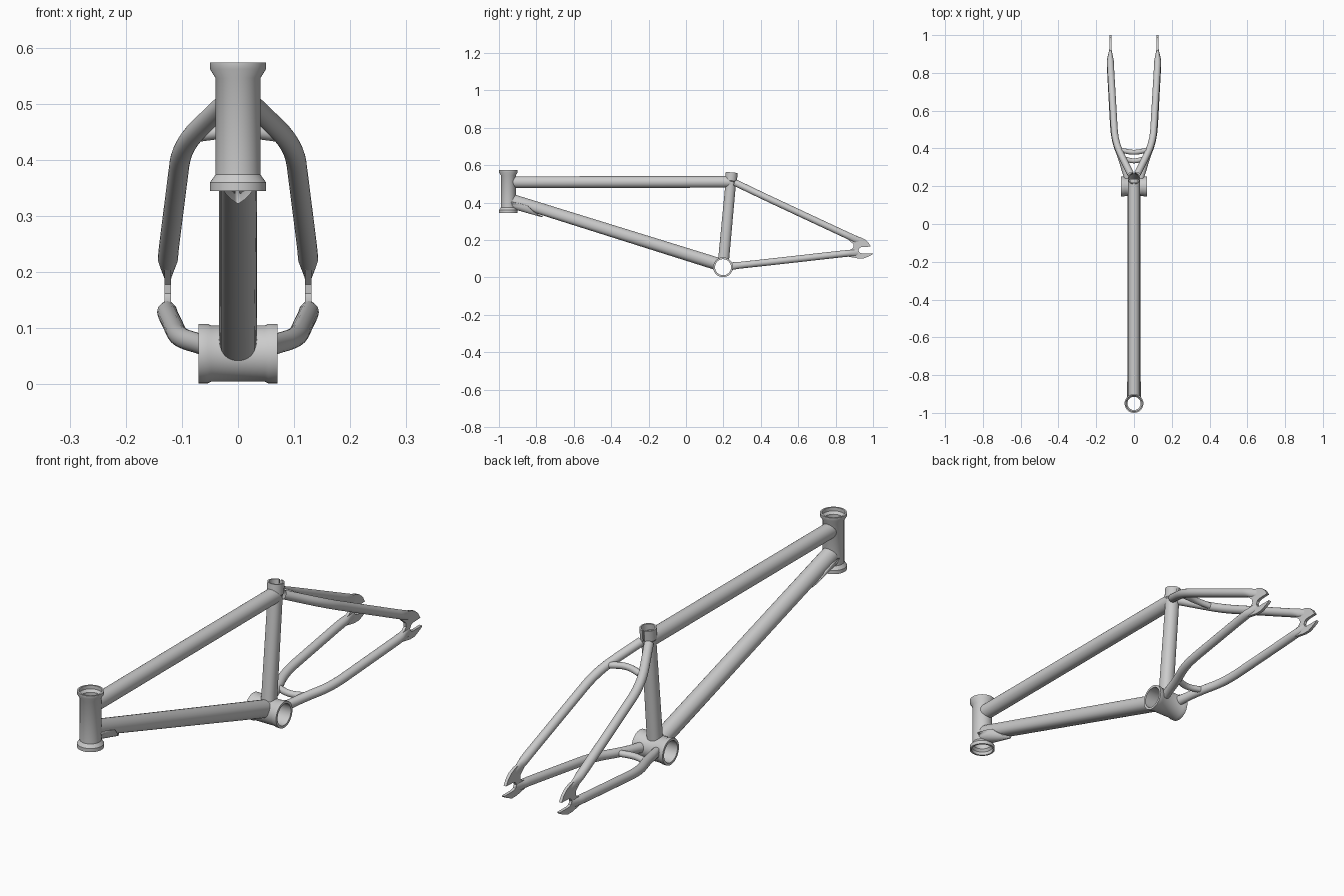
import bpy, bmesh, math
from mathutils import Vector, Matrix

if "Cube" in bpy.data.objects:
    bpy.data.objects.remove(bpy.data.objects["Cube"])

HEAD_Y = -0.95
BB = (0.198, 0.055)          # bottom bracket centre (y, z)


def finish(name, bm, angle=35):
    bmesh.ops.recalc_face_normals(bm, faces=bm.faces)
    me = bpy.data.meshes.new(name)
    bm.to_mesh(me)
    bm.free()
    ob = bpy.data.objects.new(name, me)
    bpy.context.collection.objects.link(ob)
    bpy.ops.object.select_all(action='DESELECT')
    ob.select_set(True)
    bpy.context.view_layer.objects.active = ob
    bpy.ops.object.shade_smooth_by_angle(angle=math.radians(angle))
    return ob


def fillet(points, bend):
    """Round the inner corners of a path."""
    pts = [Vector(p) for p in points]
    out = [pts[0]]
    for a, b, c in zip(pts, pts[1:], pts[2:]):
        p = b + (a - b).normalized() * min(bend, (a - b).length * 0.48)
        q = b + (c - b).normalized() * min(bend, (c - b).length * 0.48)
        for i in range(7):
            t = i / 6
            out.append(p * (1 - t) ** 2 + b * 2 * t * (1 - t) + q * t * t)
    return out + [pts[-1]]


def tube(name, points, r, bend=0.08, ref=(0, 0, 1), n=24, shape=None, mirror=False):
    path = fillet(points, bend)
    bm = bmesh.new()
    rings = []
    for i, p in enumerate(path):
        t = (path[min(i + 1, len(path) - 1)] - path[max(i - 1, 0)]).normalized()
        u = t.cross(Vector(ref)).normalized()
        v = t.cross(u)
        ring = []
        for k in range(n):
            a = 2 * math.pi * k / n
            co = p + (u * math.cos(a) + v * math.sin(a)) * r
            ring.append(bm.verts.new(shape(co) if shape else co))
        rings.append(ring)
    for s, e in zip(rings, rings[1:]):
        for k in range(n):
            bm.faces.new((s[k], s[(k + 1) % n], e[(k + 1) % n], e[k]))
    if mirror:
        mirror_x(bm)
    return finish(name, bm)


def mirror_x(bm):
    geom = bmesh.ops.duplicate(bm, geom=bm.verts[:] + bm.edges[:] + bm.faces[:])["geom"]
    for v in geom:
        if isinstance(v, bmesh.types.BMVert):
            v.co.x = -v.co.x


def revolve(name, profile, matrix, n=40, gap=0.0):
    """Spin a closed (radius, height) profile; gap leaves a slit facing +y."""
    bm = bmesh.new()
    count = n + 1 if gap else n
    rings = []
    for k in range(count):
        a = math.pi / 2 + gap / 2 + (2 * math.pi - gap) * k / n
        rings.append([bm.verts.new(matrix @ Vector((r * math.cos(a), r * math.sin(a), h)))
                      for r, h in profile])
    m = len(profile)
    for k in range(n):
        s, e = rings[k], rings[(k + 1) % count]
        for j in range(m):
            bm.faces.new((s[j], s[(j + 1) % m], e[(j + 1) % m], e[j]))
    if gap:
        bm.faces.new(rings[0])
        bm.faces.new(rings[-1])
    return finish(name, bm)


def cope(co):
    """Fit tube ends to the head tube and the bottom bracket shell."""
    if co.y < -0.89:
        co.y = HEAD_Y + math.sqrt(max(0.038 ** 2 - co.x ** 2, 0))
    d = Vector((co.y - BB[0], co.z - BB[1]))
    if d.length < 0.047 and abs(co.x) < 0.07:
        d = d.normalized() * 0.047
        co.y, co.z = BB[0] + d.x, BB[1] + d.y
    return co


def stay_shape(co):
    """Flatten the rear end of a stay onto its dropout."""
    t = min(max((co.y - 0.865) / 0.06, 0), 1)
    co.x = 0.125 + (co.x - 0.125) * (1 - 0.68 * t)
    return cope(co)


# head tube with flared ends
revolve("head_tube", [(0.05, 0.345), (0.05, 0.36), (0.04, 0.374), (0.04, 0.546),
                      (0.05, 0.562), (0.05, 0.574), (0.043, 0.574), (0.043, 0.56),
                      (0.035, 0.55), (0.035, 0.369), (0.043, 0.359), (0.043, 0.345)],
        Matrix.Translation((0, HEAD_Y, 0)))

# bottom bracket shell
revolve("bottom_bracket_shell", [(0.053, -0.07), (0.053, -0.054), (0.05, -0.048), (0.05, 0.048),
                                 (0.053, 0.054), (0.053, 0.07), (0.043, 0.07), (0.043, -0.07)],
        Matrix.Translation((0, *BB)) @ Matrix.Rotation(math.pi / 2, 4, 'Y'))

# main tubes
tube("top_tube", [(0, -0.92, 0.51), (0, 0.238, 0.511)], 0.031, shape=cope)
tube("down_tube", [(0, -0.925, 0.41), (0, 0.165, 0.074)], 0.0335, shape=cope)
tube("seat_tube", [(0, 0.2, 0.09), (0, 0.2405, 0.518)], 0.028, ref=(1, 0, 0), shape=cope)

# slotted seat clamp collar at the top of the seat tube
tilt = Vector((0, 0.0405, 0.428)).to_track_quat('Z', 'Y').to_matrix().to_4x4()
axis = Vector((0, 0.0405, 0.428)).normalized()
lean = Matrix.Rotation(-math.atan2(axis.y, axis.z), 4, 'X')
revolve("seat_collar", [(0.028, -0.005), (0.032, 0.0), (0.032, 0.044), (0.026, 0.044), (0.026, -0.005)],
        Matrix.Translation((0, 0.2405, 0.518)) @ lean, gap=0.25)

# wrapped gusset under the front of the down tube
bm = bmesh.new()
start = Vector((0, -0.925, 0.41))
along = Vector((0, 1.09, -0.336)).normalized()
down = Vector((0, along.z, -along.y))
rows = []
for i in range(21):
    a = math.radians(-85 + 8.5 * i)
    out = (Vector((1, 0, 0)) * math.sin(a) + down * math.cos(a)) * 0.035
    length = 0.085 + 0.09 * (1 - abs(a) / math.radians(85))
    rows.append([bm.verts.new(cope(start + out + along * s)) for s in (0.01, 0.04, length)])
for p, q in zip(rows, rows[1:]):
    for j in range(2):
        bm.faces.new((p[j], p[j + 1], q[j + 1], q[j]))
gusset = finish("down_tube_gusset", bm)
solid = gusset.modifiers.new("thickness", 'SOLIDIFY')
solid.thickness = 0.006
solid.offset = 0

# rear stays, both sides
tube("seat_stays", [(0.018, 0.265, 0.506), (0.1, 0.43, 0.427), (0.1255, 0.86, 0.226),
                    (0.125, 0.925, 0.197)], 0.018, shape=stay_shape, mirror=True)
tube("chain_stays", [(0.035, 0.235, 0.06), (0.062, 0.34, 0.071), (0.105, 0.45, 0.083),
                     (0.127, 0.86, 0.129), (0.125, 0.92, 0.134)], 0.018, shape=stay_shape, mirror=True)

# curved bridges between the stays
tube("seat_stay_bridge", [(-0.082, 0.395, 0.444), (0, 0.375, 0.455), (0.082, 0.395, 0.444)],
     0.013, n=16)
tube("chain_stay_bridge", [(-0.06, 0.348, 0.072), (0, 0.33, 0.07), (0.06, 0.348, 0.072)],
     0.013, n=16)

# slotted dropout plates
outline = [(0.865, 0.225), (0.905, 0.22), (0.93, 0.216), (0.955, 0.205), (0.975, 0.187), (0.988, 0.165),
           (0.94, 0.163), (0.928, 0.158), (0.922, 0.146), (0.927, 0.134), (0.94, 0.129),
           (1.0, 0.129), (0.995, 0.122), (0.975, 0.112), (0.95, 0.102), (0.92, 0.102),
           (0.86, 0.113), (0.86, 0.144), (0.885, 0.15), (0.897, 0.162), (0.895, 0.178), (0.865, 0.205)]
bm = bmesh.new()
face = bm.faces.new([bm.verts.new((0.119, y, z)) for y, z in outline])
ext = bmesh.ops.extrude_face_region(bm, geom=[face], use_keep_orig=True)["geom"]
bmesh.ops.translate(bm, vec=(0.012, 0, 0), verts=[v for v in ext if isinstance(v, bmesh.types.BMVert)])
mirror_x(bm)
finish("dropouts", bm)
